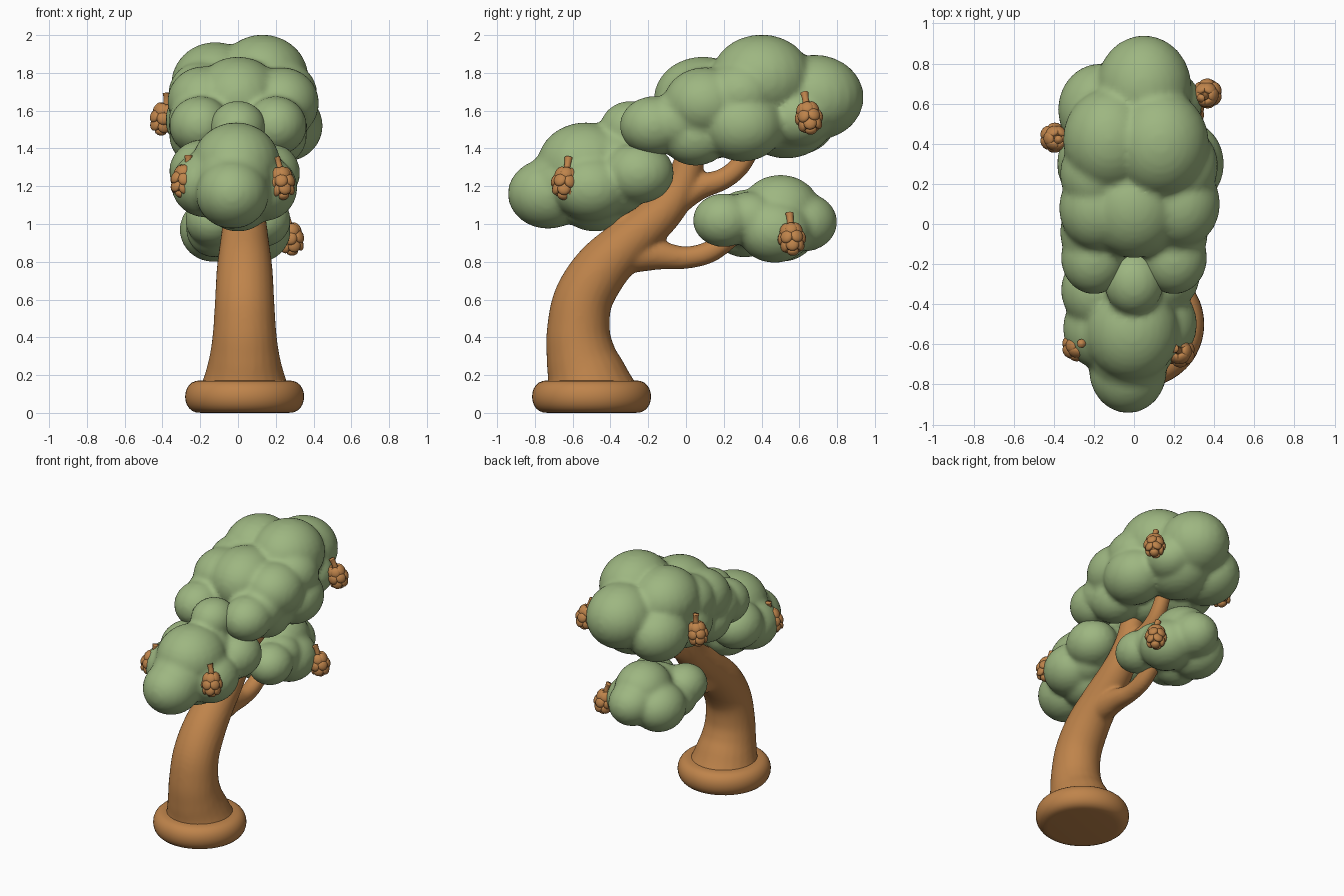
import bpy, bmesh, math
from mathutils import Matrix, Vector

cube = bpy.data.objects.get("Cube")
if cube:
    bpy.data.objects.remove(cube, do_unlink=True)


def material(name, rgb):
    mat = bpy.data.materials.new(name)
    mat.use_nodes = True
    mat.diffuse_color = (*rgb, 1)
    mat.node_tree.nodes["Principled BSDF"].inputs["Base Color"].default_value = (*rgb, 1)
    return mat


LEAF = material("leaf_green", (.34, .47, .22))
WOOD = material("warm_wood", (.52, .23, .07))


def finish(name, bm, mat):
    mesh = bpy.data.meshes.new(name)
    bm.to_mesh(mesh)
    bm.free()
    mesh.materials.append(mat)
    mesh.shade_smooth()
    obj = bpy.data.objects.new(name, mesh)
    bpy.context.collection.objects.link(obj)
    return obj


def blend(obj, voxel, rounds):
    """Fuse overlapping volumes into one soft skin."""
    remesh = obj.modifiers.new("fuse", 'REMESH')
    remesh.mode = 'VOXEL'
    remesh.voxel_size = voxel
    remesh.use_smooth_shade = True
    soften = obj.modifiers.new("soften", 'SMOOTH')
    soften.factor = .5
    soften.iterations = rounds


def ball(bm, centre, size, turn=Matrix(), segments=24):
    place = Matrix.Translation(centre) @ turn @ Matrix.Diagonal((*size, 1))
    bmesh.ops.create_uvsphere(bm, u_segments=segments, v_segments=segments * 2 // 3,
                              radius=1, matrix=place)


def smooth_path(points, steps=6):
    """Catmull-Rom interpolation of (x, y, z, radius) points."""
    pts = [Vector(p) for p in points]
    pts = [pts[0] * 2 - pts[1]] + pts + [pts[-1] * 2 - pts[-2]]
    out = []
    for a, b, c, d in zip(pts, pts[1:], pts[2:], pts[3:]):
        for i in range(steps):
            t = i / steps
            out.append((2 * b + (c - a) * t + (2 * a - 5 * b + 4 * c - d) * t * t
                        + (3 * b - a - 3 * c + d) * t ** 3) / 2)
    return out + [pts[-2]]


def tube(bm, points, sides=24):
    """Sweep a circle of changing radius along a smooth path, with end caps."""
    path = smooth_path(points)
    rings = []
    for i, p in enumerate(path):
        ahead = (path[min(i + 1, len(path) - 1)] - path[max(i - 1, 0)]).to_3d().normalized()
        across = Vector((1, 0, 0))
        across = (across - ahead * across.dot(ahead)).normalized()
        other = ahead.cross(across)
        rings.append([bm.verts.new(p.to_3d() + p.w * (across * math.cos(a) + other * math.sin(a)))
                      for a in (math.tau * k / sides for k in range(sides))])
    for low, high in zip(rings, rings[1:]):
        for k in range(sides):
            n = (k + 1) % sides
            bm.faces.new((low[k], low[n], high[n], high[k]))
    bm.faces.new(rings[0][::-1])
    bm.faces.new(rings[-1])


# Leaning trunk with three branches, all lying in one upright plane
TRUNK_X = .035


def limb(bm, *points):
    tube(bm, [(TRUNK_X, y, z, r) for y, z, r in points])


bm = bmesh.new()
limb(bm, (-.505, .1, .25), (-.525, .19, .215), (-.555, .3, .186), (-.57, .43, .168),
     (-.545, .6, .157), (-.45, .76, .148), (-.31, .9, .13),
     (-.12, 1.07, .108), (-.02, 1.22, .09), (.04, 1.42, .075))
limb(bm, (-.35, .84, .11), (-.15, .835, .078), (0, .822, .06), (.14, .86, .058), (.3, .98, .05))
limb(bm, (-.08, 1.1, .08), (.06, 1.19, .068), (.2, 1.24, .057), (.3, 1.33, .055), (.38, 1.5, .05))
limb(bm, (-.24, .95, .08), (-.34, 1.03, .06), (-.48, 1.16, .05))
blend(finish("trunk_and_branches", bm, WOOD), .014, 6)

# Rounded foot of the trunk: a flat disc with a bulging rim
bm = bmesh.new()
HALF, RIM = .086, .085
profile = [bm.verts.new((0, 0, 0))]
for i in range(13):
    a = math.pi * (i / 12 - .5)
    bulge = math.cos(a) ** .8 if 0 < i < 12 else 0
    profile.append(bm.verts.new((.23 + RIM * bulge, 0, HALF + HALF * math.sin(a))))
profile.append(bm.verts.new((0, 0, HALF * 2)))
edges = [bm.edges.new(pair) for pair in zip(profile, profile[1:])]
bmesh.ops.spin(bm, geom=profile + edges, cent=(0, 0, 0), axis=(0, 0, 1),
               angle=math.tau, steps=48)
bmesh.ops.remove_doubles(bm, verts=bm.verts, dist=.0005)
bmesh.ops.recalc_face_normals(bm, faces=bm.faces)
bmesh.ops.translate(bm, verts=bm.verts, vec=(TRUNK_X, -.5, 0))
finish("trunk_foot", bm, WOOD)


# Foliage clumps: slightly flattened lobes, some of them in mirrored pairs
def foliage(name, lobes, pairs):
    bm = bmesh.new()
    mirrored = [(side * x, y, z, r) for x, y, z, r in pairs for side in (-1, 1)]
    for x, y, z, r in lobes + mirrored:
        ball(bm, (x, y, z), (r, r * 1.1, r * .95))
    blend(finish(name, bm, LEAF), .018, 6)


foliage("upper_foliage",
        [(.13, .4, 1.77, .245), (-.12, .42, 1.74, .235), (.05, .68, 1.67, .238),
         (.05, .53, 1.57, .235), (-.17, .57, 1.56, .21), (.25, .3, 1.52, .2),
         (-.19, .3, 1.55, .195), (.24, .29, 1.69, .18), (-.19, .25, 1.69, .18),
         (.18, .59, 1.56, .16), (.23, .1, 1.64, .2), (-.18, .08, 1.65, .195),
         (0, .09, 1.66, .238), (0, .12, 1.5, .17)],
        [(.2, -.17, 1.52, .165), (.2, -.04, 1.54, .17), (.2, .05, 1.465, .165)])
foliage("front_foliage",
        [(-.03, -.73, 1.16, .195), (-.01, -.53, 1.315, .235), (-.17, -.52, 1.21, .185),
         (.13, -.5, 1.19, .185), (0, -.48, 1.14, .19), (-.19, -.33, 1.28, .175),
         (.16, -.25, 1.27, .17), (.1, -.37, 1.19, .15), (-.02, -.62, 1.22, .21),
         (0, -.4, 1.32, .2), (0, -.29, 1.51, .15), (0, -.27, 1.32, .155)], [])
foliage("lower_foliage",
        [(0, .5, 1.08, .19), (0, .62, 1.01, .165), (.1, .47, .965, .18),
         (-.13, .5, .97, .18), (0, .32, 1.03, .16), (-.12, .31, .97, .155),
         (.1, .34, 1.03, .15)],
        [(.13, .2, 1.02, .15)])


# Pine cones: egg core, overlapping scales with flared tips, and a stubby stalk
def pine_cone(name, place, lean_x, lean_y):
    bm = bmesh.new()
    ball(bm, (0, 0, 0), (.058, .058, .075), segments=15)
    for row, (z, r, count) in enumerate([(.046, .04, 6), (.004, .054, 6), (-.038, .044, 5)]):
        tilt = Matrix.Rotation(math.radians(10 * row - 24), 4, 'Y')
        for k in range(count):
            turn = Matrix.Rotation(math.tau * (k + row % 2 / 2) / count, 4, 'Z')
            ball(bm, turn @ Vector((r, 0, z)), (.02, .036, .036), turn @ tilt, 12)
    ball(bm, (0, 0, -.07), (.032, .032, .024), segments=12)
    tube(bm, [(0, 0, .06, .02), (0, 0, .085, .018), (-.004, 0, .11, .018),
              (-.01, 0, .135, .022)], 12)
    cone = finish(name, bm, WOOD)
    cone.location = place
    cone.rotation_euler = (math.radians(lean_x), math.radians(lean_y), 0)


pine_cone("front_right_pine_cone", (-.285, -.61, 1.23), -6, 14)
pine_cone("front_left_pine_cone", (.23, -.64, 1.22), -8, -8)
pine_cone("upper_right_pine_cone", (-.395, .43, 1.56), 4, 12)
pine_cone("upper_left_pine_cone", (.365, .65, 1.565), 10, -10)
pine_cone("lower_left_pine_cone", (.278, .56, .925), 5, -8)
